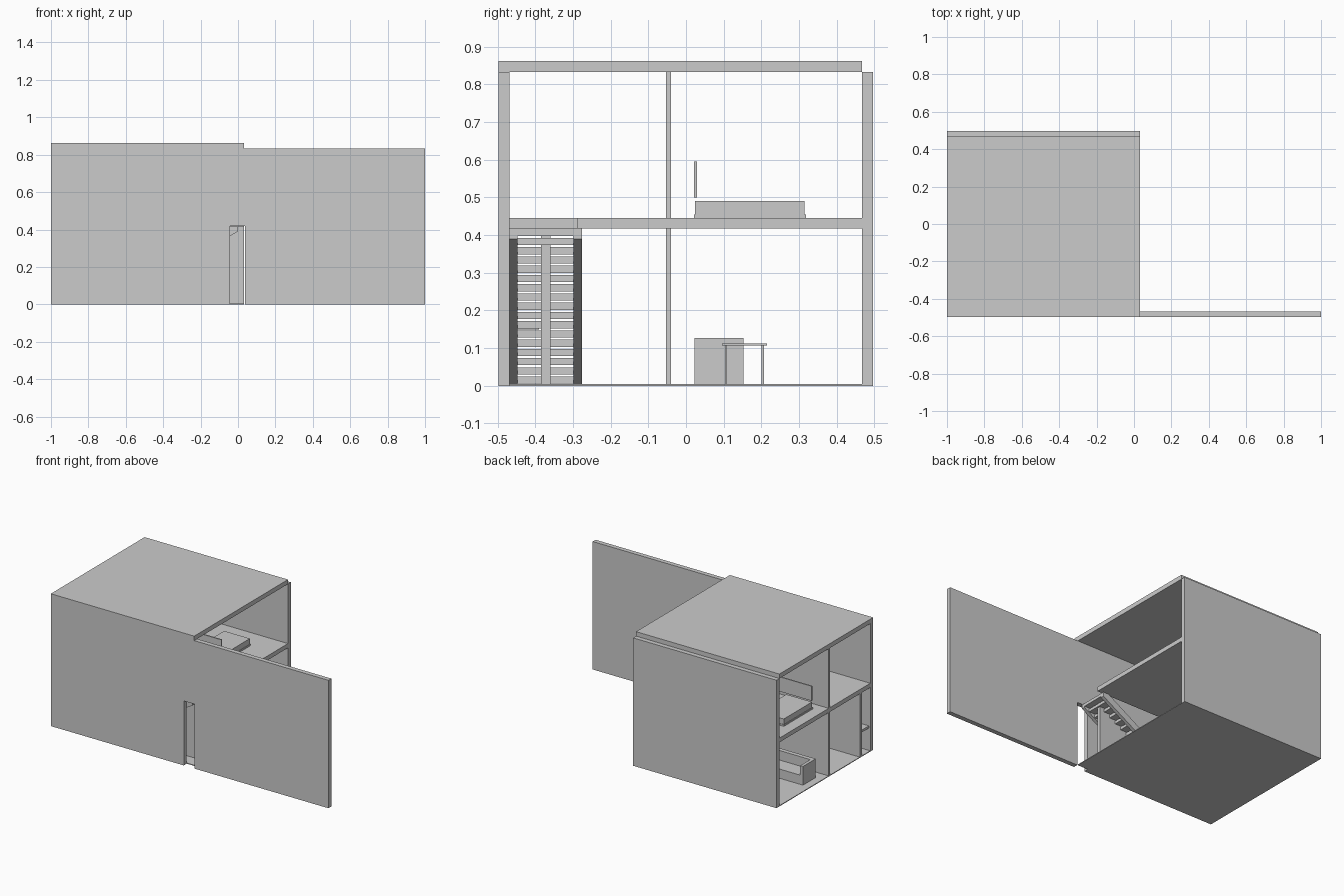
import bpy, bmesh

if "Cube" in bpy.data.objects:
    bpy.data.objects.remove(bpy.data.objects["Cube"])

grey = bpy.data.materials.new("light grey")
grey.diffuse_color = (0.6, 0.6, 0.6, 1)
grey.use_nodes = True
grey.node_tree.nodes["Principled BSDF"].inputs["Base Color"].default_value = grey.diffuse_color


def finish(name, bm):
    bmesh.ops.recalc_face_normals(bm, faces=bm.faces)
    mesh = bpy.data.meshes.new(name)
    bm.to_mesh(mesh)
    bm.free()
    mesh.materials.append(grey)
    obj = bpy.data.objects.new(name, mesh)
    bpy.context.collection.objects.link(obj)
    return obj


def prism(name, profile, y0, y1):
    """Extrude an x/z outline from y0 to y1."""
    bm = bmesh.new()
    face = bm.faces.new([bm.verts.new((x, y0, z)) for x, z in profile])
    ext = bmesh.ops.extrude_face_region(bm, geom=[face])
    verts = [v for v in ext["geom"] if isinstance(v, bmesh.types.BMVert)]
    bmesh.ops.translate(bm, verts=verts, vec=(0, y1 - y0, 0))
    return finish(name, bm)


def box(name, x0, x1, y0, y1, z0, z1):
    return prism(name, [(x0, z0), (x1, z0), (x1, z1), (x0, z1)], y0, y1)


L, R = -1.0, 0.033              # open ends of the house
F0, F1 = -0.498, -0.468         # front wall
B0, B1 = 0.467, 0.497           # back wall
S0, S1 = 0.417, 0.445           # upper floor slab
TOP = 0.833

# Long front wall with a doorway
prism("front_wall", [(L, 0), (-0.042, 0), (-0.042, 0.42), (0.037, 0.42),
                     (0.037, 0), (1, 0), (1, TOP), (L, TOP)], F0, F1)

# Shell
box("back_wall", L, R, B0, B1, 0, TOP)
box("roof", L, R, F0, B0, TOP, 0.862)
box("ground_floor", L, R, F1, B0, 0, 0.005)
box("upper_floor", L, R, -0.29, B0, S0, S1)
box("upper_floor_landing", L, -0.70, F1, -0.29, S0, S1)

# Partitions
box("lower_partition", L, -0.45, -0.053, -0.040, 0.005, S0)
box("upper_partition", L, -0.45, -0.053, -0.040, S1, TOP)

# Staircase: stringers, treads and the wall carrying the middle
STEPS, END = 17, 0.0
RISE, RUN = S0 / STEPS, 0.70 / STEPS
for name, y0, y1 in (("outer_stringer", F1, -0.447),
                     ("inner_stringer", -0.298, -0.276)):
    prism(name, [(END, S0), (END, 0.39), (-0.655, 0.005),
                 (-0.70, 0.005), (-0.70, RISE), (-RUN, S0)], y0, y1)
for i in range(STEPS):
    x, z = END - (STEPS - i) * RUN, (i + 1) * RISE
    box(f"stair_tread_{i + 1}", x, x + RUN * 1.15 if i < STEPS - 1 else END,
        -0.447, -0.298, z - 0.019, z)
prism("stair_wall", [(L, 0.005), (-0.045, 0.005), (-0.045, S0 - RISE - 0.002),
                     (-0.70, 0.03), (-0.72, S0), (L, S0)], -0.385, -0.360)
box("counter", L + 0.01, -0.88, F1, -0.39, 0.15, 0.165)

# Beds with raised headboards
for side, x0, x1, h0, h1 in (("left", -0.925, -0.74, -0.925, -0.66),
                             ("right", -0.32, -0.135, -0.40, -0.135)):
    box(f"{side}_bed_base", x0 - 0.003, x1 + 0.003, 0.021, 0.318, S1, 0.455)
    box(f"{side}_mattress", x0, x1, 0.024, 0.315, 0.455, 0.491)
    box(f"{side}_headboard", h0, h1, 0.021, 0.029, 0.50, 0.595)

# Sofa
box("sofa_back", -0.95, -0.62, 0.022, 0.05, 0.005, 0.127)
box("sofa_seat", -0.93, -0.64, 0.05, 0.153, 0.005, 0.065)
for side, x0 in (("left", -0.95), ("right", -0.64)):
    box(f"sofa_{side}_arm", x0, x0 + 0.02, 0.05, 0.153, 0.005, 0.127)

# Table
box("table_top", -0.45, -0.25, 0.095, 0.215, 0.107, 0.112)
for i, x in enumerate((-0.44, -0.268)):
    for j, y in enumerate((0.103, 0.201)):
        box(f"table_leg_{i}{j}", x, x + 0.008, y, y + 0.006, 0.005, 0.107)
